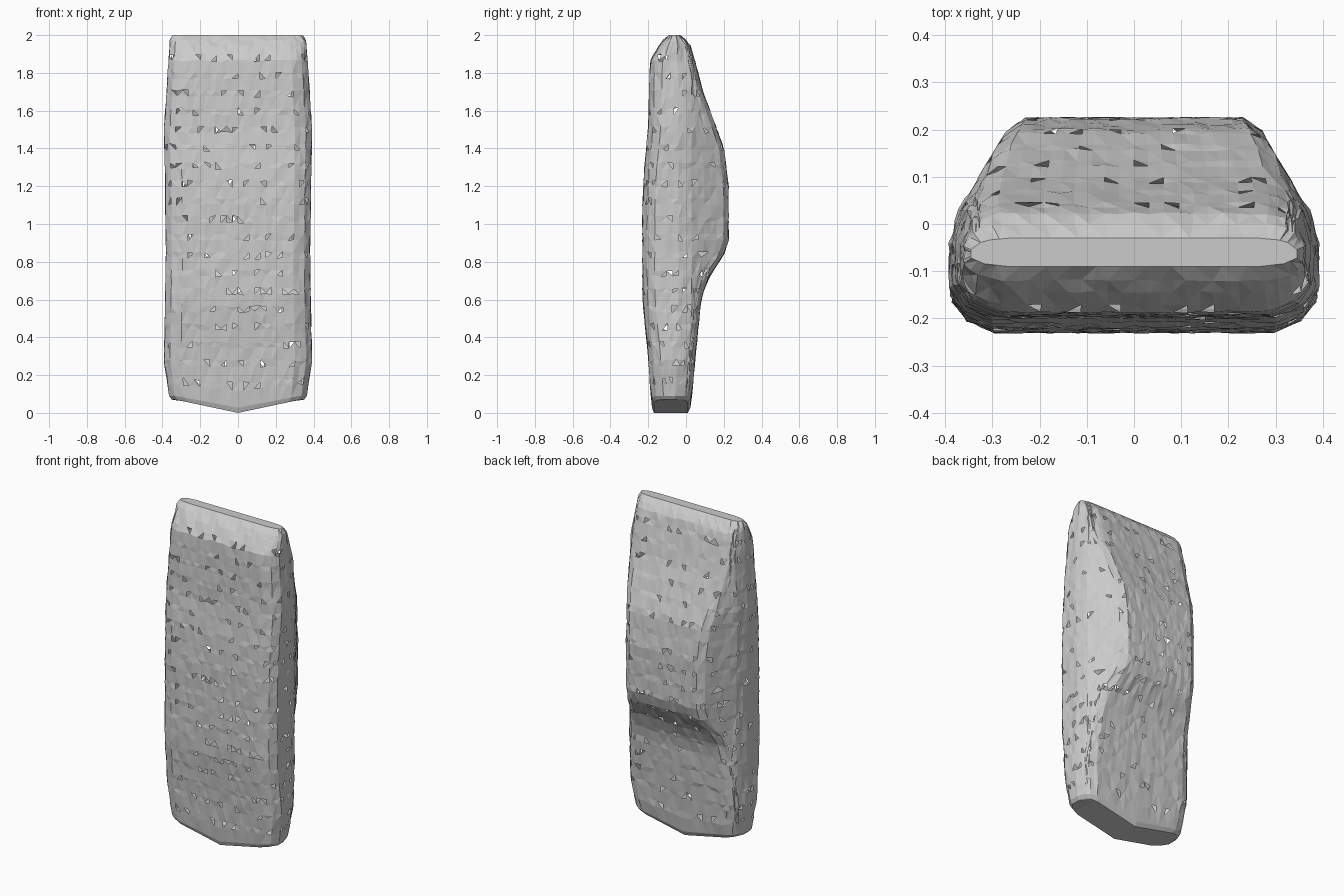
import bpy, bmesh, random
from mathutils import Vector

random.seed(4)
cube = bpy.data.objects.get("Cube")
if cube:
    bpy.data.objects.remove(cube, do_unlink=True)

grey = bpy.data.materials.new("plain grey")
grey.use_nodes = True
grey.diffuse_color = (0.6, 0.6, 0.6, 1)
grey.node_tree.nodes["Principled BSDF"].inputs["Base Color"].default_value = (0.6, 0.6, 0.6, 1)

# Profiles along the height: (z, value)
FRONT = [(0.07, -0.17), (0.1, -0.185), (0.3, -0.2), (0.6, -0.23), (1.1, -0.23),
         (1.3, -0.22), (1.5, -0.2), (1.86, -0.19), (1.92, -0.16), (1.97, -0.12), (2, -0.09)]
BACK = [(0.07, 0.01), (0.1, 0.03), (0.3, 0.05), (0.6, 0.08), (0.7, 0.11), (0.84, 0.2),
        (0.9, 0.225), (1.2, 0.225), (1.4, 0.2), (1.55, 0.145), (1.7, 0.09), (1.85, 0.05),
        (1.95, 0.02), (2, -0.03)]
WIDTH = [(0.07, 0.35), (0.09, 0.365), (0.28, 0.392), (0.55, 0.386), (0.8, 0.382),
         (1.2, 0.386), (1.5, 0.392), (1.8, 0.372), (1.97, 0.36), (2, 0.345)]


def sample(profile, z):
    for (a, u), (b, v) in zip(profile, profile[1:]):
        if z <= b:
            return u + (v - u) * (z - a) / (b - a)
    return profile[-1][1]


def section(z):
    """Closed ring: flat front, rounded corners, narrower back hump."""
    f, b, w = (sample(p, z) for p in (FRONT, BACK, WIDTH))
    d = b - f
    hump = min(max((b - 0.05) / 0.17, 0), 1)
    xb = w - 0.04 - 0.075 * hump
    half = [(0, f), (w * 0.77, f), (w * 0.92, f + min(0.025, d * 0.1)),
            (w, f + min(0.065, d * 0.3)), (w, min(-0.04, f + d * 0.6)),
            (w - 0.02, min(0.03, f + d * 0.85)), (xb, b - d * 0.06),
            (xb - 0.04, b), (0, b)]
    pts = []
    for (p, q), n in zip(zip(half, half[1:]), (10, 2, 2, 4, 3, 5, 2, 9)):
        pts += [Vector(p).lerp(Vector(q), i / n) for i in range(n)]
    pts.append(Vector(half[-1]))
    ring = pts + [Vector((-p.x, p.y)) for p in pts[-2:0:-1]]
    # The lower rim dips to a shallow point at the middle
    rim = max(0, 1 - (z - 0.07) / 0.2)
    return [Vector((p.x, p.y, z - 0.07 * rim * max(0, 1 - abs(p.x) / 0.33))) for p in ring]


# Heights alternate wide and narrow bands
levels, narrow, z = [0.07, 0.09], set(), 0.09
while z < 1.88:
    levels.append(z + 0.065)
    narrow.add(len(levels) - 1)
    levels.append(z + 0.095)
    z += 0.095
levels += [1.94, 1.97, 2.0]

# Shell
bm = bmesh.new()
rings = [[bm.verts.new(p) for p in section(z)] for z in levels]
count = len(rings[0])
holes = []
for r, (low, high) in enumerate(zip(rings, rings[1:])):
    for i in range(count):
        j = (i + 1) % count
        a, b, c, d = low[i], low[j], high[j], high[i]
        tris = ((a, b, c), (a, c, d)) if (i + r) % 2 else ((a, b, d), (b, c, d))
        faces = [bm.faces.new(t) for t in tris]
        if r in narrow and random.random() < 0.22:
            holes.append(random.choice(faces))
caps = [bm.faces.new(rings[0][::-1]), bm.faces.new(rings[-1])]
bmesh.ops.triangulate(bm, faces=caps)
bmesh.ops.recalc_face_normals(bm, faces=bm.faces)

# Crumpled surface, then small gaps along the narrow bands
bm.normal_update()
moves = [(v, v.normal * random.uniform(-0.004, 0.002)) for v in bm.verts if 0.12 < v.co.z < 1.99]
for v, m in moves:
    v.co += m + Vector((0, 0, random.uniform(-0.006, 0.006)))
bmesh.ops.delete(bm, geom=holes, context='FACES_ONLY')

mesh = bpy.data.meshes.new("padded_shell")
bm.to_mesh(mesh)
bm.free()
mesh.materials.append(grey)
shell = bpy.data.objects.new("padded_shell", mesh)
bpy.context.collection.objects.link(shell)
